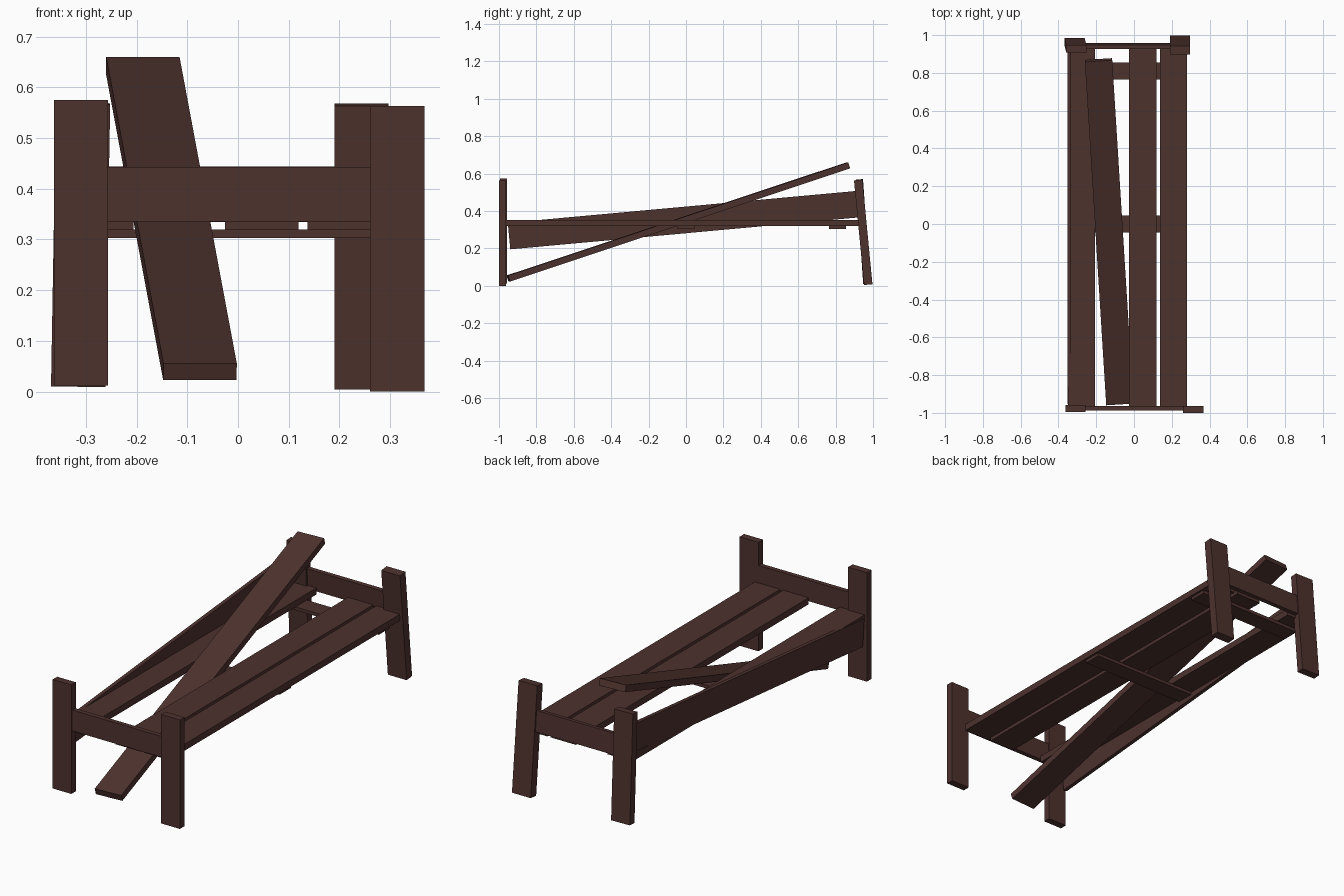
import bpy, math
from mathutils import Vector

if "Cube" in bpy.data.objects:
    bpy.data.objects.remove(bpy.data.objects["Cube"])

wood = bpy.data.materials.new("dark_wood")
wood.diffuse_color = (0.075, 0.032, 0.027, 1)
wood.use_nodes = True
wood.node_tree.nodes["Principled BSDF"].inputs["Base Color"].default_value = wood.diffuse_color


def board(name, lo, hi, rot=(0, 0, 0)):
    """Box spanning lo..hi, turned about its own centre (degrees)."""
    lo, hi = Vector(lo), Vector(hi)
    bpy.ops.mesh.primitive_cube_add(size=1, location=(lo + hi) / 2,
                                    rotation=[math.radians(a) for a in rot])
    ob = bpy.context.object
    ob.name = name
    ob.scale = hi - lo
    ob.data.materials.append(wood)
    return ob


# front legs, upright
board("front_leg_left", (-0.363, -0.995, 0.012), (-0.256, -0.958, 0.575))
board("front_leg_right", (0.26, -1.0, 0.0), (0.368, -0.963, 0.563))

# back legs, leaning inwards
board("back_leg_left", (-0.364, 0.928, 0.01), (-0.257, 0.966, 0.569), (4, 1, 0))
board("back_leg_right", (0.19, 0.925, 0.005), (0.297, 0.97, 0.567), (5.5, 0, 0))

# end rails between the legs
board("front_rail", (-0.26, -0.988, 0.335), (0.265, -0.964, 0.443))
board("back_rail", (-0.27, 0.931, 0.335), (0.21, 0.953, 0.443), (4.5, 0, 0))

# bed slats still in place
for i, (x0, x1) in enumerate([(-0.35, -0.206), (-0.026, 0.119), (0.137, 0.281)]):
    board(f"slat_{i + 1}", (x0, -0.964, 0.319), (x1, 0.937, 0.353))

# cross battens under the slats
for name, y in (("middle_batten", 0.0), ("back_batten", 0.81)):
    board(name, (-0.33, y - 0.046, 0.303), (0.27, y + 0.046, 0.32))

# sagging left side rail
board("side_rail", (-0.353, -0.95, 0.281), (-0.333, 0.94, 0.423), (5.23, 0, 0))

# fallen slat lying diagonally through the frame
a, b = Vector((-0.075, -0.95, 0.039)), Vector((-0.188, 0.868, 0.644))
d, mid = b - a, (a + b) / 2
half = Vector((0.0725, d.length / 2, 0.017))
board("fallen_slat", mid - half, mid + half,
      (math.degrees(math.atan2(d.z, math.hypot(d.x, d.y))), 0,
       math.degrees(math.atan2(-d.x, d.y))))
